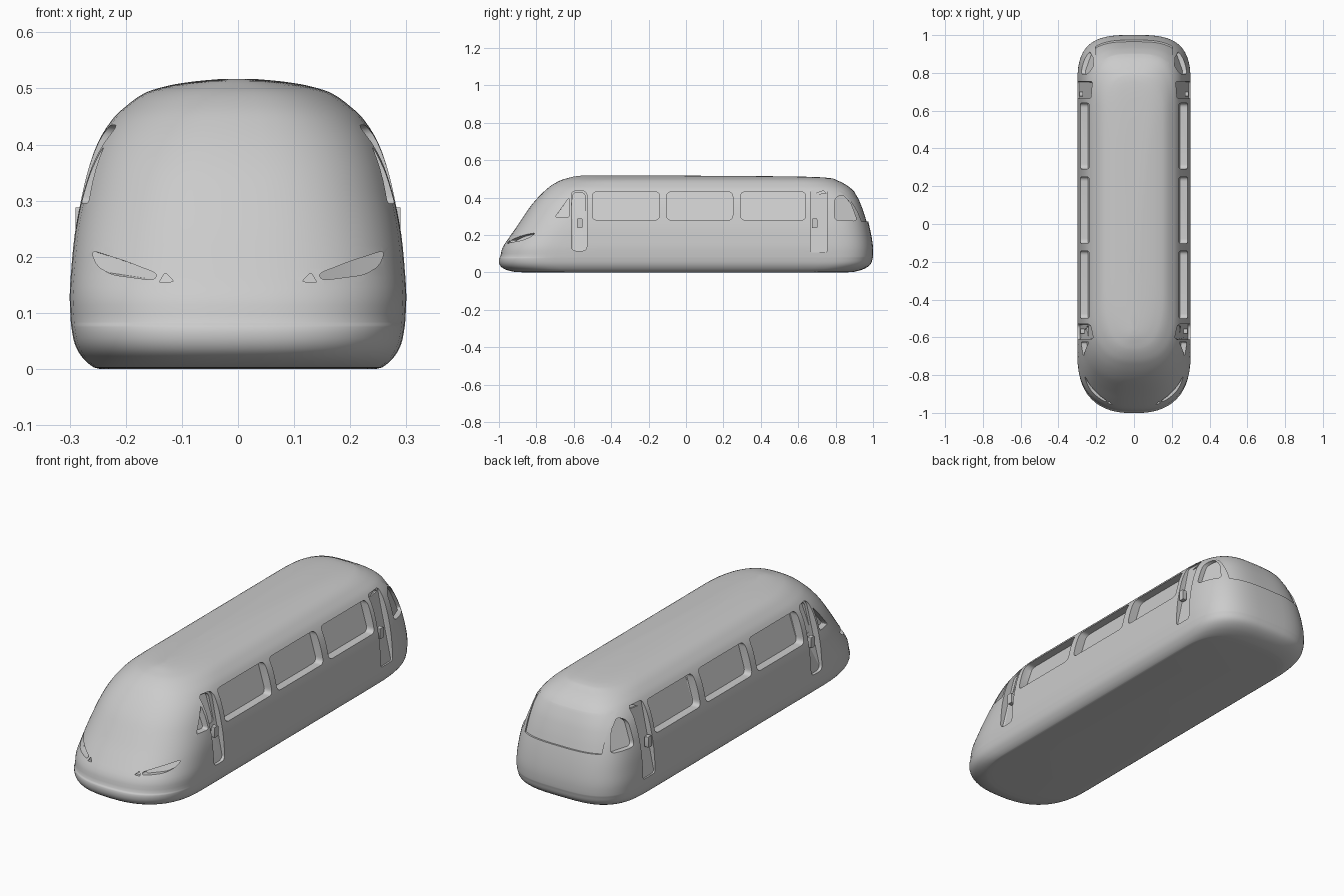
import bpy, bmesh, math

if "Cube" in bpy.data.objects:
    bpy.data.objects.remove(bpy.data.objects["Cube"])

# Rows: height, half width, nose y, tail y
ROWS = [(0.0, .245, -.87, .86), (.003, .257, -.92, .90), (.02, .277, -.975, .955),
        (.045, .291, -.998, .988), (.075, .297, -1.0, .998), (.084, .298, -.993, 1.0),
        (.13, .300, -.982, 1.0), (.18, .297, -.950, .994), (.24, .291, -.908, .982),
        (.30, .280, -.868, .966), (.355, .267, -.830, .945), (.405, .249, -.787, .920),
        (.445, .224, -.745, .886), (.468, .200, -.715, .855), (.493, .164, -.668, .805),
        (.506, .120, -.625, .750), (.513, .075, -.595, .55), (.517, .030, -.56, .0)]
NOSE, TAIL = (.30, 2.5), (.28, 3.2)      # corner length and roundness


def smooth_rows(rows, n=3):
    """Catmull-Rom refinement of the body table."""
    out = []
    for i in range(len(rows) - 1):
        p0, p1, p2 = rows[max(i - 1, 0)], rows[i], rows[i + 1]
        p3 = rows[min(i + 2, len(rows) - 1)]
        for k in range(n):
            t = k / n
            z = p1[0] + (p2[0] - p1[0]) * t
            row = [z]
            for c in range(1, 4):
                h = p2[0] - p1[0]
                m1 = (p2[c] - p0[c]) / (p2[0] - p0[0]) * h
                m2 = (p3[c] - p1[c]) / (p3[0] - p1[0]) * h
                row.append((2*t**3 - 3*t*t + 1) * p1[c] + (t**3 - 2*t*t + t) * m1
                           + (3*t*t - 2*t**3) * p2[c] + (t**3 - t*t) * m2)
            out.append(tuple(row))
    return out + [rows[-1]]


BODY = smooth_rows(ROWS)


def at_height(z):
    for a, b in zip(BODY, BODY[1:]):
        if z <= b[0]:
            t = (z - a[0]) / (b[0] - a[0])
            return [a[c] + (b[c] - a[c]) * t for c in (1, 2, 3)]
    return BODY[-1][1:]


def side_x(y, z):
    w, f, r = at_height(z)
    for d, (length, p) in ((f + NOSE[0] - y, NOSE), (y - r + TAIL[0], TAIL)):
        if d > 0:
            return w * max(0, 1 - min(1, d / length) ** p) ** (1 / p)
    return w


def end_y(x, z, end):
    w, f, r = at_height(z)
    length, p = NOSE if end < 0 else TAIL
    d = length * max(0, 1 - min(1, abs(x) / w) ** p) ** (1 / p)
    return f + length - d if end < 0 else r - length + d


def make_object(name, bm):
    bmesh.ops.recalc_face_normals(bm, faces=bm.faces)
    me = bpy.data.meshes.new(name)
    bm.to_mesh(me)
    bm.free()
    ob = bpy.data.objects.new(name, me)
    bpy.context.collection.objects.link(ob)
    return ob


def loft(name, rings):
    bm = bmesh.new()
    vs = [[bm.verts.new(p) for p in ring] for ring in rings]
    n = len(vs[0])
    for a, b in zip(vs, vs[1:]):
        for i in range(n):
            bm.faces.new((a[i], a[(i + 1) % n], b[(i + 1) % n], b[i]))
    bm.faces.new(vs[0])
    bm.faces.new(vs[-1])
    return make_object(name, bm)


def plan_ring(z, w, f, r):
    """Rounded outline of the body at one height."""
    pts, n = [], 14
    for end, base, (length, p) in ((-1, f + NOSE[0], NOSE), (1, r - TAIL[0], TAIL)):
        for k in range(2 * n + 1):
            a = math.pi * k / (2 * n)
            c, s = math.cos(a), math.sin(a)
            x = math.copysign(abs(c) ** (2 / p), c) * w
            if abs(c) < 1e-6:
                x = 0
            y = base + end * length * abs(s) ** (2 / p) if 0 < k < 2 * n else base
            pts.append((end * x, y, z))
    # straight sides, evenly divided
    h, m = 2 * n + 1, 12
    a, b, c, d = pts[h - 1], pts[h], pts[-1], pts[0]

    def between(u, v):
        return [tuple(u[j] + (v[j] - u[j]) * k / m for j in range(3)) for k in range(1, m)]
    return pts[:h] + between(a, b) + pts[h:] + between(c, d)


def rounded(pts, rad, n=5):
    """Round the corners of a flat outline."""
    out = []
    for i, p in enumerate(pts):
        ends = []
        for q in (pts[i - 1], pts[(i + 1) % len(pts)]):
            d = math.dist(p, q)
            k = min(rad, d * .45) / d
            ends.append((p[0] + (q[0] - p[0]) * k, p[1] + (q[1] - p[1]) * k))
        for j in range(n + 1):
            t = j / n
            out.append(tuple((1-t)**2 * ends[0][c] + 2*t*(1-t) * p[c] + t*t * ends[1][c]
                             for c in (0, 1)))
    return out


def rect(u0, u1, v0, v1):
    return [(u0, v0), (u1, v0), (u1, v1), (u0, v1)]


body = loft("coach_body", [plan_ring(*row) for row in BODY])


def cut(cutter):
    cutter.hide_render = True
    mod = body.modifiers.new("recess", 'BOOLEAN')
    mod.operation, mod.solver, mod.object = 'DIFFERENCE', 'EXACT', cutter
    bpy.context.view_layer.objects.active = body
    bpy.ops.object.modifier_apply(modifier=mod.name)
    bpy.data.objects.remove(cutter)


def side_recess(outline, depth, rad):
    pts = rounded(outline, rad)
    for s in (-1, 1):
        cut(loft("side_cutter", [[(s * (side_x(y, z) - depth), y, z) for y, z in pts],
                                 [(s * .4, y, z) for y, z in pts]]))


def end_recess(outline, depth, rad, end, sides=(-1, 1)):
    pts = rounded(outline, rad)
    for s in sides:
        cut(loft("end_cutter", [[(s * x, end_y(x, z, end) - end * depth, z) for x, z in pts],
                                [(s * x, end * 1.1, z) for x, z in pts]]))


# Passenger windows
for y0, y1 in ((-.5, -.142), (-.103, .25), (.292, .64)):
    side_recess(rect(y0, y1, .28, .43), .04, .025)
# Front doors: shallow panel, deeper window
side_recess(rect(-.612, -.53, .115, .435), .015, .025)
side_recess(rect(-.605, -.54, .29, .425), .04, .02)
# Cab quarter windows
side_recess([(-.70, .295), (-.625, .295), (-.625, .40)], .03, .012)
# Rear doors with vents
side_recess(rect(.665, .755, .105, .44), .008, .015)
side_recess([(.685, .418), (.75, .422), (.735, .437)], .025, .006)
# Rear quarter windows
side_recess([(.795, .28), (.795, .395), (.835, .417), (.88, .37), (.915, .275)], .022, .02)
# Headlights and side lamps
end_recess([(.143, .17), (.20, .192), (.262, .212), (.252, .184), (.225, .168), (.15, .158)],
           .03, .012, -1)
end_recess([(.114, .156), (.141, .154), (.13, .172)], .015, .004, -1)

# Rear window: thin recessed strip following the tail
xs = [-.205 + .41 * i / 20 for i in range(21)]
cut(loft("rear_cutter", [[(x, end_y(x, z, 1) - d, z) for x in xs] +
                         [(x, 1.1, z) for x in reversed(xs)]
                         for z, d in ((.272, .009), (.30, .009), (.33, .008), (.36, .007),
                                      (.39, .005), (.42, .003), (.44, -.004))]))

# Door handles
parts = [body]
for s in (-1, 1):
    for name, y, z, d in (("front_door_handle", -.568, .262, .015), ("rear_door_handle", .688, .262, .008)):
        x = side_x(y, z) - d
        pts = rounded(rect(y - .014, y + .014, z - .026, z + .026), .006, 3)
        parts.append(loft(name, [[(s * (x - .01), u, v) for u, v in pts],
                                 [(s * (x + .01), u, v) for u, v in pts]]))

grey = bpy.data.materials.new("light_grey")
grey.diffuse_color = (.6, .6, .6, 1)
grey.use_nodes = True
grey.node_tree.nodes["Principled BSDF"].inputs["Base Color"].default_value = grey.diffuse_color
bpy.ops.object.select_all(action='DESELECT')
for ob in parts:
    ob.data.materials.clear()
    ob.data.materials.append(grey)
    ob.select_set(True)
bpy.context.view_layer.objects.active = body
bpy.ops.object.shade_smooth_by_angle(angle=math.radians(32))
